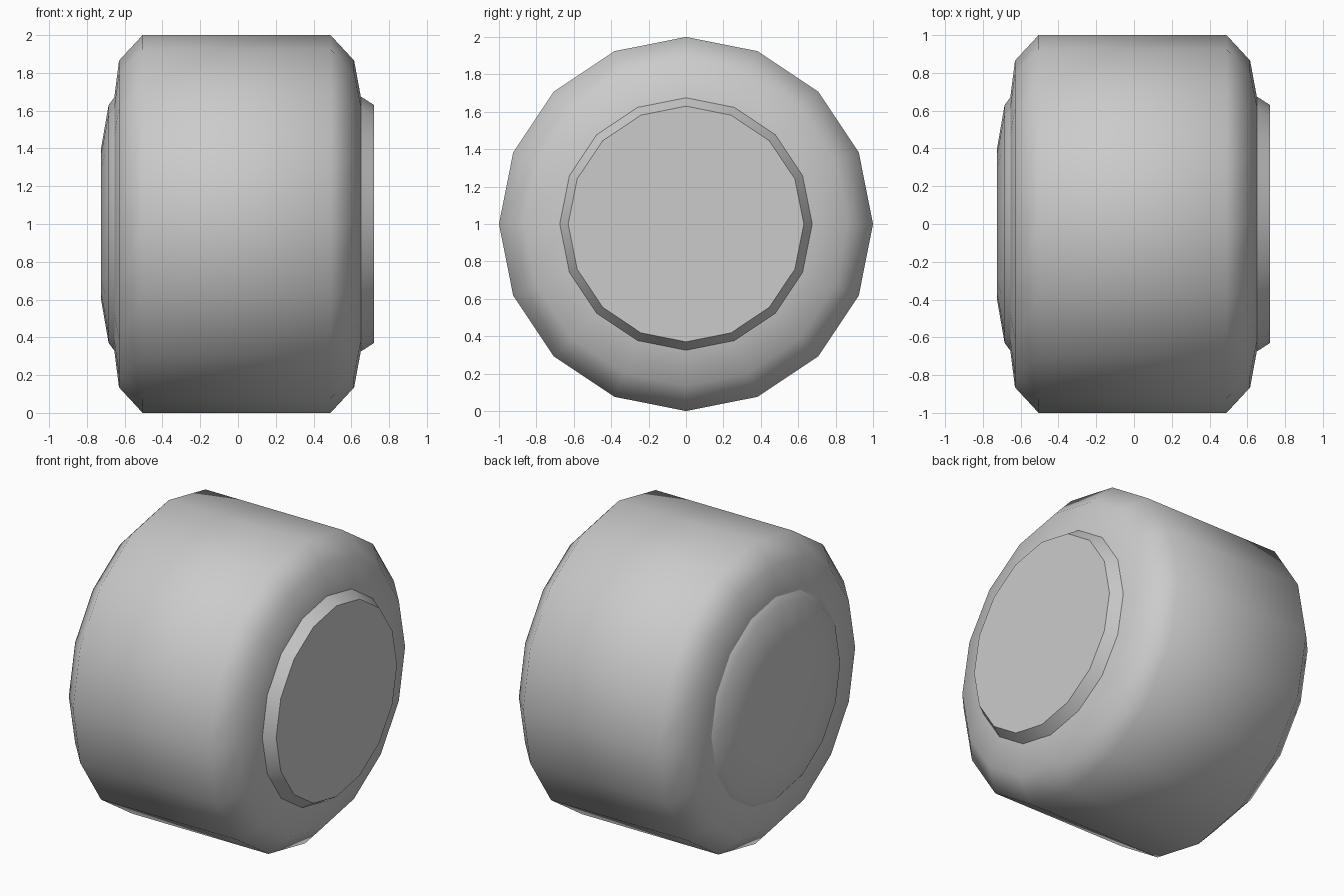
import bpy, bmesh, math

if "Cube" in bpy.data.objects:
    bpy.data.objects.remove(bpy.data.objects["Cube"])

SIDES = 16


def lathe(name, profile, cap_start=False, cap_end=False):
    """Revolve (x, radius) points around the wheel axle, running along x at z = 1."""
    bm = bmesh.new()
    rings = []
    for x, r in profile:
        rings.append([bm.verts.new((x, r * math.sin(2 * math.pi * i / SIDES),
                                    1 + r * math.cos(2 * math.pi * i / SIDES)))
                      for i in range(SIDES)])
    for a, b in zip(rings, rings[1:]):
        for i in range(SIDES):
            j = (i + 1) % SIDES
            bm.faces.new((a[i], a[j], b[j], b[i]))
    if cap_start:
        bm.faces.new(rings[0][::-1])
    if cap_end:
        bm.faces.new(rings[-1])
    # Orient every face away from the wheel centre
    bm.normal_update()
    for f in bm.faces:
        c = f.calc_center_median()
        c.z -= 1
        if f.normal.dot(c) < 0:
            f.normal_flip()
    mesh = bpy.data.meshes.new(name)
    bm.to_mesh(mesh)
    bm.free()
    ob = bpy.data.objects.new(name, mesh)
    bpy.context.collection.objects.link(ob)
    bpy.ops.object.select_all(action='DESELECT')
    ob.select_set(True)
    bpy.context.view_layer.objects.active = ob
    bpy.ops.object.shade_smooth_by_angle(angle=math.radians(52))
    return ob


# Tyre with chamfered shoulders and sloping side walls
lathe("tyre", [(-0.655, 0.67), (-0.63, 0.865), (-0.505, 1.0),
               (0.49, 1.0), (0.615, 0.865), (0.65, 0.675)])

# Shallow domed hub on the left, flat raised hub on the right
lathe("left_hub", [(-0.725, 0.40), (-0.685, 0.63), (-0.655, 0.67)], cap_start=True)
lathe("right_hub", [(0.65, 0.675), (0.72, 0.63)], cap_end=True)
